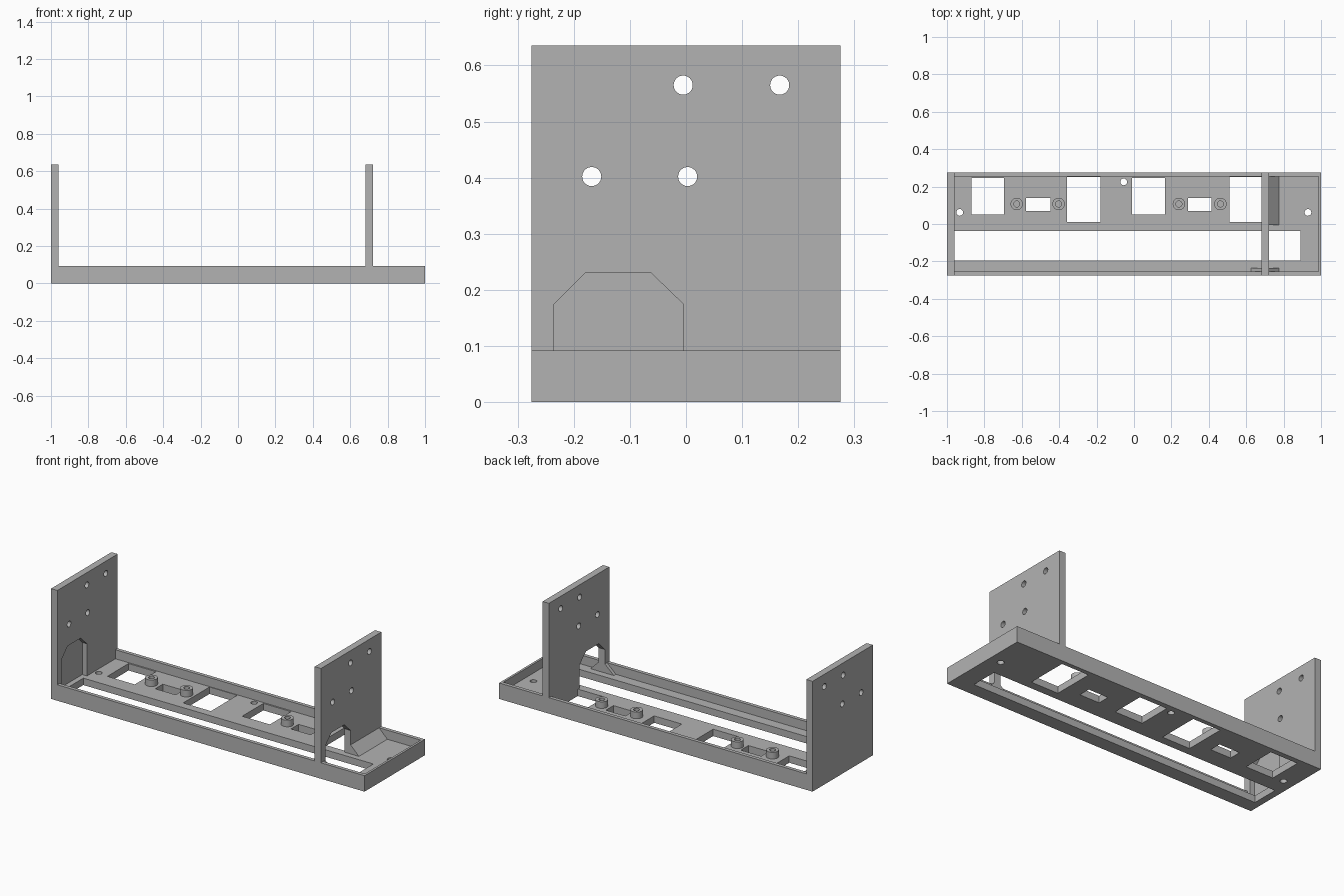
import bpy, bmesh
from mathutils import Matrix, Vector

if "Cube" in bpy.data.objects:
    bpy.data.objects.remove(bpy.data.objects["Cube"])

grey = bpy.data.materials.new("plain_grey")
grey.use_nodes = True
grey.diffuse_color = (0.45, 0.45, 0.45, 1)
grey.node_tree.nodes["Principled BSDF"].inputs["Base Color"].default_value = grey.diffuse_color

FLOOR, RIM, TOP, HALF = 0.04, 0.092, 0.636, 0.275
INNER = 0.254      # inside face of the long walls


def finish(name, bm):
    bmesh.ops.recalc_face_normals(bm, faces=bm.faces)
    mesh = bpy.data.meshes.new(name)
    bm.to_mesh(mesh)
    bm.free()
    mesh.materials.append(grey)
    ob = bpy.data.objects.new(name, mesh)
    bpy.context.collection.objects.link(ob)
    return ob


def prism(name, points, axis, lo, hi):
    """Extrude a 2D outline along an axis: x uses (y, z), y uses (x, z)."""
    def place(a, b):
        return (lo, a, b) if axis == "x" else (a, lo, b)
    bm = bmesh.new()
    face = bm.faces.new([bm.verts.new(place(a, b)) for a, b in points])
    new = bmesh.ops.extrude_face_region(bm, geom=[face])["geom"]
    step = Vector((hi - lo, 0, 0)) if axis == "x" else Vector((0, hi - lo, 0))
    bmesh.ops.translate(bm, vec=step, verts=[v for v in new if isinstance(v, bmesh.types.BMVert)])
    return finish(name, bm)


def box(name, x0, x1, y0, y1, z0, z1):
    return prism(name, [(x0, z0), (x1, z0), (x1, z1), (x0, z1)], "y", y0, y1)


def cylinder(name, centre, radius, length, axis="z"):
    bm = bmesh.new()
    turn = Matrix.Rotation(1.5707963, 4, "Y") if axis == "x" else Matrix()
    bmesh.ops.create_cone(bm, cap_ends=True, segments=32, radius1=radius, radius2=radius,
                          depth=length, matrix=Matrix.Translation(centre) @ turn)
    return finish(name, bm)


def cut(target, cutters):
    for cutter in cutters:
        mod = target.modifiers.new("cut", "BOOLEAN")
        mod.operation, mod.solver, mod.object = "DIFFERENCE", "EXACT", cutter
        bpy.context.view_layer.objects.active = target
        bpy.ops.object.modifier_apply(modifier=mod.name)
        bpy.data.objects.remove(cutter)


# Shallow tray: pocket, long slot, windows and screw holes
tray = box("tray", -0.96, 1, -HALF, HALF, 0, RIM)
windows = [(-0.87, -0.695, 0.052, 0.245), (-0.357, -0.18, 0.01, 0.25),
           (-0.01, 0.167, 0.052, 0.245), (0.51, 0.684, 0.01, 0.25),
           (-0.577, -0.447, 0.07, 0.139), (0.289, 0.414, 0.07, 0.139),
           (-1.1, 0.89, -0.195, -0.038)]
cut(tray, [box("pocket", -1.1, 0.987, -INNER, INNER, FLOOR, 0.2)])
cut(tray, [box("window", *w, -0.1, 0.2) for w in windows])
cut(tray, [cylinder("screw_hole", (x, y, 0), 0.018, 0.4)
           for x, y in [(-0.932, 0.062), (-0.055, 0.225), (0.93, 0.062)]])


def arch(rise):
    """Chamfered cable opening, standing on the tray floor."""
    return [(-0.235, FLOOR), (-0.235, 0.175 + rise), (-0.18, 0.23 + rise),
            (-0.062, 0.23 + rise), (-0.005, 0.175 + rise), (-0.005, FLOOR)]


def mount_holes(x):
    return [cylinder("mount_hole", (x, y, z), 0.017, 0.2, "x")
            for y, z in [(-0.168, 0.402), (0.003, 0.402), (-0.005, 0.565), (0.167, 0.565)]]


# Left-hand end plate with a blind recess
end_plate = box("end_plate", -1, -0.96, -HALF, HALF, 0, TOP)
cut(end_plate, [prism("recess", arch(0.05), "x", -0.99, -0.9)] + mount_holes(-0.98))

# Inner plate with an open arch, seated between the tray walls
outline = ([(-HALF, RIM), (-INNER, RIM), (-INNER, FLOOR)] + arch(0) +
           [(INNER, FLOOR), (INNER, RIM), (HALF, RIM), (HALF, TOP), (-HALF, TOP)])
inner_plate = prism("inner_plate", outline, "x", 0.682, 0.722)
cut(inner_plate, mount_holes(0.7))

# Sloped gussets at the foot of the inner plate
for name, foot, face, y0, y1 in [("wide_gusset", 0.775, 0.722, -0.005, INNER),
                                 ("outer_front_gusset", 0.775, 0.722, -INNER, -0.235),
                                 ("inner_front_gusset", 0.625, 0.682, -INNER, -0.235)]:
    prism(name, [(face, FLOOR), (foot, FLOOR), (face, RIM)], "y", y0, y1)

# Screw standoffs beside the small windows
for i, x in enumerate([-0.627, -0.403, 0.24, 0.462]):
    standoff = cylinder(f"standoff_{i + 1}", (x, 0.107, 0.059), 0.033, 0.038)
    cut(standoff, [cylinder("bore", (x, 0.107, 0.1), 0.016, 0.11)])

# Smooth round walls, sharp edges kept
for ob in bpy.context.scene.objects:
    ob.select_set(ob.type == "MESH")
bpy.ops.object.shade_smooth_by_angle(angle=0.5)
